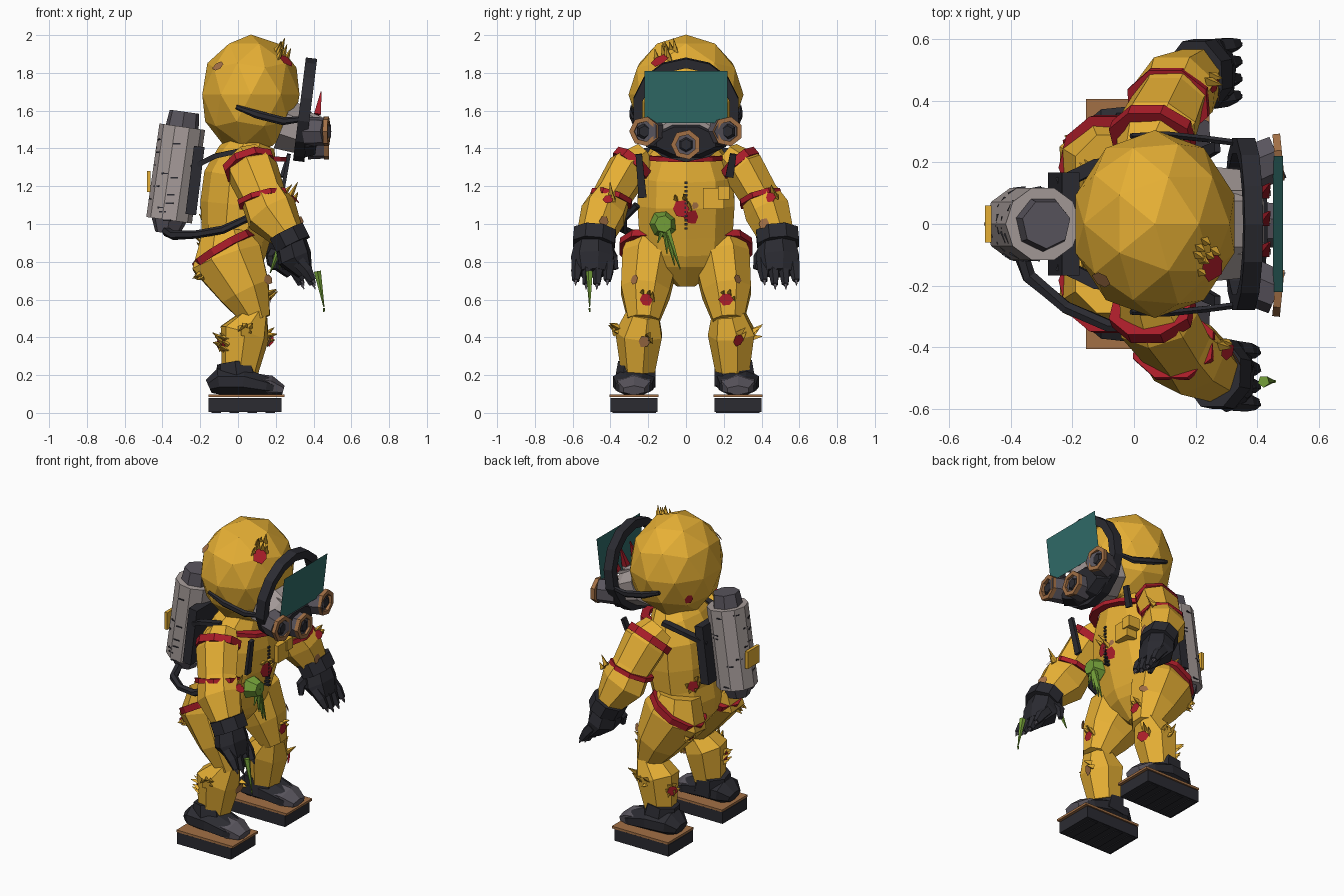
import bpy, bmesh, math, random
from mathutils import Vector as V
from mathutils.bvhtree import BVHTree

if "Cube" in bpy.data.objects:
    bpy.data.objects.remove(bpy.data.objects["Cube"])

random.seed(4)

def material(name, *rgb):
    m = bpy.data.materials.new(name)
    m.diffuse_color = (*rgb, 1)
    m.use_nodes = True
    m.node_tree.nodes["Principled BSDF"].inputs["Base Color"].default_value = m.diffuse_color
    return m

YELLOW = material("yellow_suit", .79, .43, .035)
RED = material("red_trim", .40, .012, .022)
DARK = material("dark_rubber", .024, .024, .031)
STEEL = material("dark_steel", .10, .09, .11)
PALE = material("pale_metal", .38, .33, .32)
BROWN = material("brown_rust", .36, .16, .06)
TEAL = material("teal_glass", .03, .15, .14)
GREEN = material("green_slime", .17, .34, .04)

def mesh(name, verts, faces, mat):
    me = bpy.data.meshes.new(name)
    me.from_pydata([tuple(v) for v in verts], [], faces)
    bm = bmesh.new()
    bm.from_mesh(me)
    bmesh.ops.recalc_face_normals(bm, faces=bm.faces)
    bm.to_mesh(me)
    bm.free()
    me.materials.append(mat)
    ob = bpy.data.objects.new(name, me)
    bpy.context.collection.objects.link(ob)
    return ob

def frame(axis):
    t = V(axis).normalized()
    ref = V((0, 1, 0)) if abs(t.y) < .95 else V((1, 0, 0))
    side = (ref - t * ref.dot(t)).normalized()
    return side, t.cross(side)

# Lofted body: each point is x, y, z, depth radius, side radius
def tube(name, pts, mat, n=8, mirror=1, turn=.5):
    P = [V((p[0], p[1] * mirror, p[2])) for p in pts]
    verts, faces = [], []
    for i, p in enumerate(P):
        s, u = frame(P[min(i + 1, len(P) - 1)] - P[max(i - 1, 0)])
        for k in range(n):
            a = 2 * math.pi * (k + turn) / n
            verts.append(p + s * math.cos(a) * pts[i][4] + u * math.sin(a) * pts[i][3])
    for i in range(len(P) - 1):
        for k in range(n):
            j = (k + 1) % n
            faces.append((i * n + k, i * n + j, i * n + n + j, i * n + n + k))
    faces += [tuple(range(n)), tuple(range(len(verts) - n, len(verts)))]
    return mesh(name, verts, faces, mat)

def rod(name, a, b, r1, r2, mat, n=8, mirror=1):
    return tube(name, [(*a, r1, r1), (*b, r2, r2)], mat, n, mirror)

# Open ring with a rectangular section
def ring(name, c, axis, ra, rb, width, thick, mat, n=12, mirror=1):
    c, t = V((c[0], c[1] * mirror, c[2])), V((axis[0], axis[1] * mirror, axis[2])).normalized()
    s, u = frame(t)
    verts, faces = [], []
    for k in range(n):
        a = 2 * math.pi * (k + .5) / n
        for d, w in ((0, -1), (0, 1), (-thick, 1), (-thick, -1)):
            verts.append(c + s * math.cos(a) * (rb + d) + u * math.sin(a) * (ra + d) + t * w * width / 2)
        for e in range(4):
            j, f = (k + 1) % n, (e + 1) % 4
            faces.append((k * 4 + e, k * 4 + f, j * 4 + f, j * 4 + e))
    return mesh(name, verts, faces, mat)

def box(name, lo, hi, mat):
    v = [(x, y, z) for x in (lo[0], hi[0]) for y in (lo[1], hi[1]) for z in (lo[2], hi[2])]
    return mesh(name, v, [(0, 1, 3, 2), (4, 5, 7, 6), (0, 1, 5, 4), (2, 3, 7, 6), (0, 2, 6, 4), (1, 3, 7, 5)], mat)

# Patch laid on a body's surface, with optional torn shreds
def patch(target, near, r, mat, shreds=0):
    me = target.data
    tree = BVHTree.FromPolygons([v.co for v in me.vertices], [tuple(p.vertices) for p in me.polygons])
    p, nrm, _, _ = tree.find_nearest(V(near))
    s, u = frame(nrm)
    pts = [p + nrm * .006 + (s * math.cos(a) + u * math.sin(a)) * r * random.uniform(.8, 1.1)
           for a in (k * math.pi / 3 for k in range(6))]
    mesh("patch", pts, [tuple(range(6))], mat)
    for k in range(shreds):
        b = pts[k % 6]
        tip = b + nrm * random.uniform(.015, .04) + V((0, 0, random.uniform(.01, .05)))
        rod("torn_shred", b - nrm * .02, tip, .02, .002, YELLOW, 3)

# Hood
bm = bmesh.new()
bmesh.ops.create_icosphere(bm, subdivisions=2, radius=1.025)
me = bpy.data.meshes.new("hood")
bm.to_mesh(me)
bm.free()
for v in me.vertices:
    v.co = V((.068 + v.co.x * .264, v.co.y * .297, 1.685 + v.co.z * .31))
me.materials.append(YELLOW)
hood = bpy.data.objects.new("hood", me)
bpy.context.collection.objects.link(hood)

# Torso and collar
torso = tube("torso", [(-.04, 0, .67, .07, .05), (-.04, 0, .78, .16, .2), (-.03, 0, .86, .18, .255), (-.01, 0, .95, .185, .26),
                       (.01, 0, 1.1, .21, .27), (.02, 0, 1.25, .20, .265), (.05, 0, 1.36, .16, .22),
                       (.08, 0, 1.44, .12, .15)], YELLOW, 10)
ring("collar", (.09, 0, 1.35), (.05, 0, 1), .19, .2, .025, .05, RED)

# Face mask, visor and breathing filters
ring("mask_rim", (.355, 0, 1.605), (1, 0, -.125), .275, .285, .06, .05, DARK, 14)
tube("mask_body", [(.24, 0, 1.53, .15, .2), (.34, 0, 1.49, .13, .19), (.41, 0, 1.48, .09, .15)], PALE)
tube("respirator", [(.36, 0, 1.45, .11, .23), (.42, 0, 1.44, .08, .17)], DARK)
mesh("visor", [(.45, -.22, 1.535), (.45, .22, 1.535), (.483, .22, 1.81), (.483, -.22, 1.81)], [(0, 1, 2, 3)], TEAL)
for y, z, lean in ((-.2, 1.49, -.02), (.2, 1.49, .02), (0, 1.42, 0)):
    rod("filter", (.37, y - lean, z), (.465, y + lean, z), .08, .075, STEEL, 7)
    ring("filter_rim", (.468, y + lean, z), (1, lean * 5, 0), .08, .08, .025, .026, BROWN, 7)
    rod("filter_core", (.46, y + lean, z), (.475, y + lean, z), .045, .03, DARK, 6)
for y in (-.09, .01, .1):
    rod("cracked_mask_shard", (.42, y, 1.58), (.44, y + .03, 1.7), .025, .004, RED, 4)
    rod("mask_brace", (.29, y, 1.62), (.44, y, 1.56), .012, .012, PALE, 4)

for m in (-1, 1):
    # Hood strap
    tube("hood_strap", [(-.01, .285, 1.62, .012, .01), (.1, .29, 1.58, .022, .012), (.24, .275, 1.545, .022, .012),
                        (.34, .262, 1.555, .014, .012)], DARK, 6, m)

    # Arm with red bands; the far forearm hangs further back
    b = .06 if m > 0 else 0
    arm = tube("arm", [(.04, .22, 1.355, .10, .08), (.075, .31, 1.285, .14, .115), (.13 - b * .3, .39, 1.15, .125, .105),
                       (.175 - b * .6, .435, 1.06, .145, .125), (.265 - b, .48, .94, .09, .10)], YELLOW, 7, m)
    ring("shoulder_band", (.06, .285, 1.31), (.2, .5, -.6), .145, .12, .045, .05, RED, 8, m)
    ring("elbow_band", (.13 - b * .3, .395, 1.135), (.25, .3, -1), .142, .12, .028, .05, RED, 8, m)

    # Glove
    ring("glove_cuff", (.275 - b, .485, .925), (.5, .1, -1), .105, .12, .08, .06, DARK, 8, m)
    tube("glove", [(.275 - b, .485, .92, .085, .1), (.30 - b, .49, .82, .095, .12), (.355 - b, .49, .74, .045, .10)], DARK, 7, m)
    for k in range(4):
        y = .405 + k * .056
        z = .70 - (.02 if k in (1, 2) else 0)
        tube("finger", [(.32 - b, y, .80, .035, .032), (.365 - b, y + .005, .75, .033, .03), (.395 - b, y + .01, z, .02, .02)], DARK, 5, m)
        rod("claw", (.392 - b, y + .01, z + .01), (.41 - b, y + .012, z - .025), .015, .003, STEEL, 4, m)
    tube("thumb", [(.27 - b, .42, .87, .035, .035), (.24 - b, .385, .82, .03, .03), (.25 - b, .37, .76, .015, .015)], DARK, 5, m)

    # Leg
    thigh = tube("thigh", [(-.07, .17, .95, .13, .13), (-.06, .19, .82, .205, .16), (.04, .215, .64, .145, .14),
                           (.105, .225, .49, .075, .09)], YELLOW, 8, m)
    shin = tube("shin", [(.105, .225, .53, .06, .09), (.035, .245, .42, .135, .13), (.01, .25, .22, .10, .095)], YELLOW, 7, m)
    ring("hip_band", (-.075, .185, .865), (.5, .12, -.85), .185, .175, .04, .06, RED, 10, m)

    # Boot on a plated sole
    lo, hi = sorted((.15 * m, .40 * m))
    box("boot_sole", (-.155, lo, .006), (.23, hi, .08), DARK)
    box("sole_plate", (-.155, lo - .005, .083), (.245, hi + .005, .097), BROWN)
    tube("boot", [(-.155, .27, .14, .04, .06), (-.1, .27, .165, .075, .11), (.03, .275, .165, .075, .12),
                  (.15, .275, .14, .055, .105), (.235, .275, .12, .025, .06)], DARK, 8, m)
    tube("boot_ankle", [(.0, .265, .15, .12, .115), (-.015, .255, .265, .10, .105)], DARK, 7, m)
    tube("toe_cap", [(.08, .275, .155, .055, .105), (.17, .275, .14, .058, .10), (.24, .275, .12, .025, .065)], STEEL, 6, m)
    for k in range(4):
        box("sole_tread", (-.14 + k * .095, lo + .01, 0), (-.09 + k * .095, hi - .01, .012), DARK)

    # Shoulder strap
    tube("shoulder_strap", [(-.24, .13, 1.3, .02, .03), (-.12, .19, 1.36, .018, .03), (.02, .2, 1.39, .018, .03)], DARK, 4, m)
    tube("loose_strap", [(.27, .25, 1.37, .014, .024), (.23, .23, 1.14 if m < 0 else 1.25, .014, .03)], DARK, 4, m)

    # Wear and tear on the limbs
    for ob, near, r, mat, n in (
            (thigh, (.4, .22, .61), .04, RED, 3), (thigh, (.2, .3, .72), .03, BROWN, 0),
            (thigh, (-.3, .3, .65), .03, RED, 4), (shin, (-.2, .33, .36), .035, RED, 6),
            (shin, (.3, .25, .36), .035, RED if m > 0 else BROWN, 2), (shin, (.05, .5, .42), .03, YELLOW, 4),
            (arm, (.4, .42, 1.2), .03, RED, 2), (arm, (.4, .4, 1.02), .03, BROWN, 0)):
        patch(ob, (near[0], near[1] * m, near[2]), r, mat, n)

# Back frame, air tank and hose
tube("tank_frame", [(-.25, 0, 1.05, .04, .235), (-.205, 0, 1.41, .04, .235)], DARK, 4)
low, high = V((-.365, 0, 1.02)), V((-.295, 0, 1.515))
axis = (high - low).normalized()
rod("air_tank", low, high, .122, .122, PALE, 10)
rod("tank_top", high, high + axis * .08, .09, .08, STEEL, 7)
rod("tank_base", low, low - axis * .07, .095, .065, STEEL, 7)
for k in range(22):
    a, h = random.uniform(1.2, 5.1), k / 22
    p = low.lerp(high, h) + V((math.cos(a), math.sin(a), 0)) * .117
    q = V((-math.sin(a), math.cos(a), 0)) * .02
    rod("tank_scratch", p - q, p + q, .006, .004, DARK, 4)
box("tank_label_plate", (-.482, -.06, 1.17), (-.462, .06, 1.28), YELLOW)
tube("air_hose", [(-.38, -.06, .96, .025, .025), (-.34, -.17, .94, .025, .025), (-.22, -.27, .945, .022, .022),
                  (-.08, -.33, .97, .022, .022), (.05, -.33, 1.03, .02, .02), (.1, -.26, 1.1, .02, .02)], DARK, 6)

# Zip and chest pocket
for k in range(12):
    z = .97 + k * .022
    box("zip_tooth", (.19, -.008, z), (.225, .008, z + .012), DARK)
box("chest_pocket", (.15, .09, 1.08), (.222, .2, 1.19), YELLOW)
box("pocket_flap", (.15, .17, 1.13), (.23, .23, 1.2), YELLOW)

# Tears on hood and torso
for ob, near, r, mat, n in (
        (hood, (.4, -.22, 2.05), .05, RED, 3), (hood, (.4, -.2, 2.15), .03, YELLOW, 5),
        (hood, (-.2, -.3, 1.9), .035, BROWN, 0), (hood, (-.2, .2, 1.55), .03, RED, 0),
        (torso, (.5, -.1, 1.08), .05, RED, 3), (torso, (.5, .1, .95), .04, RED, 0), (torso, (.5, .12, 1.1), .02, BROWN, 0),
        (torso, (-.5, -.2, .95), .035, RED, 5), (torso, (-.4, .25, 1.0), .04, RED, 5)):
    patch(ob, near, r, mat, n)

# Green slime on belly and glove
rod("slime_clot", (.17, -.12, 1.0), (.24, -.12, 1.0), .075, .045, GREEN, 7)
for y, z in ((-.15, .9), (-.1, .84), (-.06, .78), (-.03, .76)):
    rod("slime_drip", (.22, -.11, 1.0), (.22, y, z), .022, .003, GREEN, 5)
rod("glove_drip", (.42, -.51, .75), (.455, -.51, .56), .02, .003, GREEN, 5)
rod("glove_drip", (.22, -.43, .87), (.17, -.41, .74), .02, .003, GREEN, 5)
rod("slime_drop", (.455, -.51, .555), (.455, -.51, .535), .006, .004, GREEN, 5)
